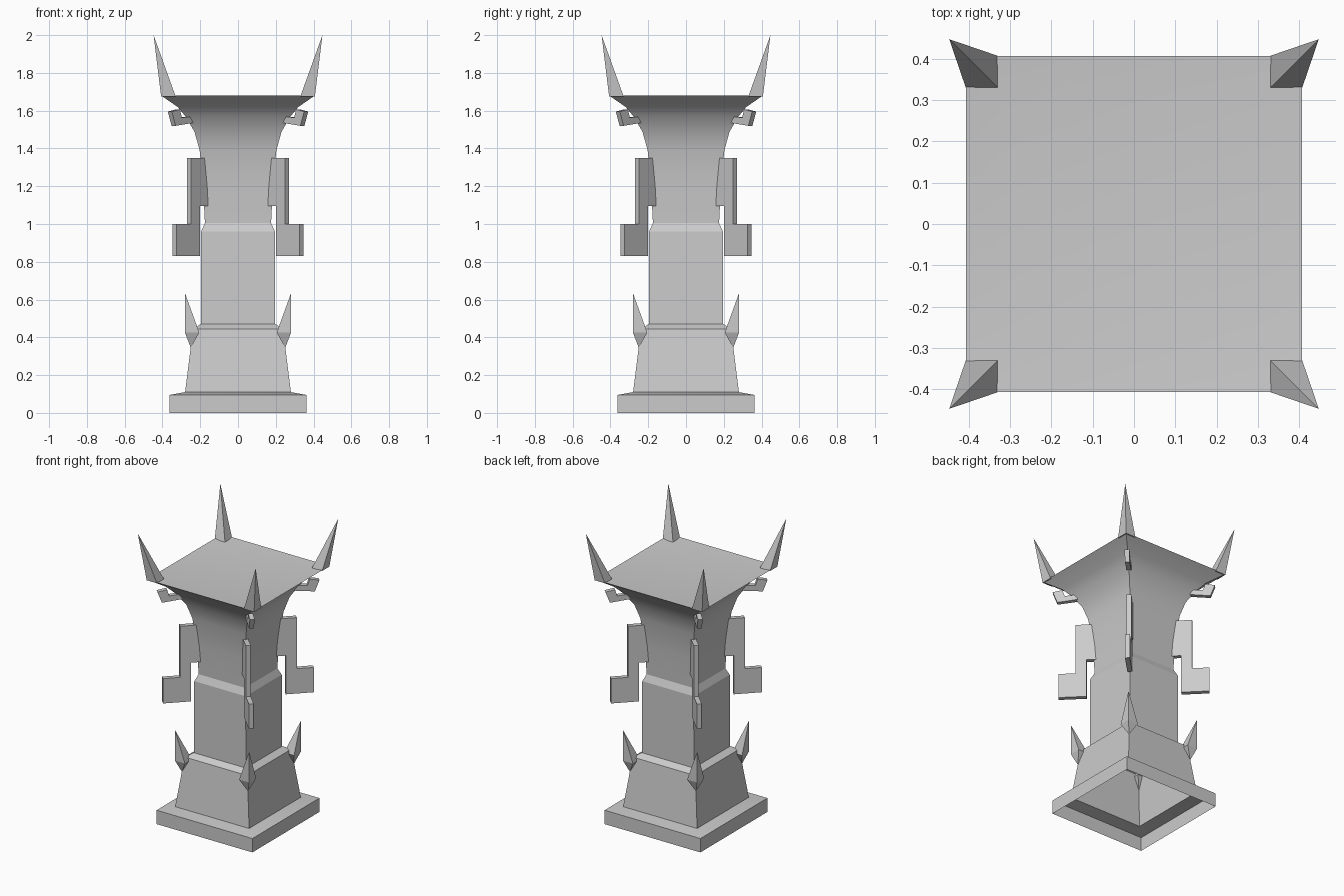
import bpy
import bmesh
import math
from mathutils import Vector

cube = bpy.data.objects.get("Cube")
if cube:
    bpy.data.objects.remove(cube, do_unlink=True)

# Single stone colour
stone = bpy.data.materials.new("grey stone")
stone.use_nodes = True
colour = (0.6, 0.6, 0.6, 1)
stone.diffuse_color = colour
stone.node_tree.nodes["Principled BSDF"].inputs["Base Color"].default_value = colour


def add_object(name, bm, mirrored=False):
    mesh = bpy.data.meshes.new(name)
    bmesh.ops.recalc_face_normals(bm, faces=bm.faces)
    bm.to_mesh(mesh)
    bm.free()
    mesh.materials.append(stone)
    obj = bpy.data.objects.new(name, mesh)
    bpy.context.collection.objects.link(obj)
    if mirrored:
        mirror = obj.modifiers.new("four corners", "MIRROR")
        mirror.use_axis = (True, True, False)
        mirror.use_mirror_merge = False
    return obj


def square(bm, low, high, z):
    return [bm.verts.new((x, y, z)) for x, y in
            ((low, low), (high, low), (high, high), (low, high))]


def square_tower(name, profile):
    """Square rings joined upward, open below and closed on top."""
    bm = bmesh.new()
    rings = [square(bm, -w, w, z) for w, z in profile]
    for a, b in zip(rings, rings[1:]):
        for i in range(4):
            j = (i + 1) % 4
            bm.faces.new((a[i], a[j], b[j], b[i]))
    bm.faces.new(rings[-1])
    return add_object(name, bm)


def corner_spike(name, low, high, z, tip, bottom=None):
    """Leaning pyramid on a square, with an optional lower point."""
    bm = bmesh.new()
    ring = square(bm, low, high, z)
    points = [tip] + ([bottom] if bottom else [])
    for r, h in points:
        apex = bm.verts.new((r, r, h))
        for i in range(4):
            bm.faces.new((ring[i], ring[(i + 1) % 4], apex))
    if not bottom:
        bm.faces.new(ring)
    return add_object(name, bm, True)


def corner_plate(name, outline, thickness):
    """Upright plate on the diagonal, outline given as (x = y, z)."""
    bm = bmesh.new()
    side = Vector((1, -1, 0)).normalized() * thickness
    face = bm.faces.new([bm.verts.new(Vector((r, r, z)) - side / 2)
                         for r, z in outline])
    new = bmesh.ops.extrude_face_region(bm, geom=[face], use_keep_orig=True)["geom"]
    bmesh.ops.translate(bm, vec=side,
                        verts=[v for v in new if isinstance(v, bmesh.types.BMVert)])
    return add_object(name, bm, True)


# Plinth, pedestal, shaft, flared capital and shallow dished top
tower = square_tower("pillar", [
    (0.363, 0), (0.363, 0.095), (0.28, 0.11), (0.238, 0.445), (0.197, 0.47),
    (0.195, 0.96), (0.175, 1.005), (0.185, 1.2), (0.203, 1.39), (0.23, 1.487),
    (0.275, 1.566), (0.32, 1.62), (0.407, 1.68), (0.33, 1.67)])
bpy.ops.object.select_all(action="DESELECT")
tower.select_set(True)
bpy.context.view_layer.objects.active = tower
bpy.ops.object.shade_smooth_by_angle(angle=math.radians(20))

# Spikes on the roof corners and the pedestal corners
corner_spike("roof_spikes", 0.33, 0.407, 1.675, (0.447, 2.0))
corner_spike("pedestal_spikes", 0.205, 0.281, 0.425, (0.281, 0.635), (0.25, 0.345))

# Stepped brackets hanging beside the shaft
corner_plate("stepped_brackets", [
    (0.16, 1.35), (0.26, 1.35), (0.26, 1.0), (0.336, 1.0), (0.336, 0.83),
    (0.211, 0.83), (0.211, 1.095), (0.15, 1.095)], 0.031)

# Small hooks below the roof corners
corner_plate("roof_hooks", [
    (0.25, 1.535), (0.341, 1.52), (0.361, 1.595), (0.318, 1.607),
    (0.308, 1.563), (0.25, 1.57)], 0.03)
